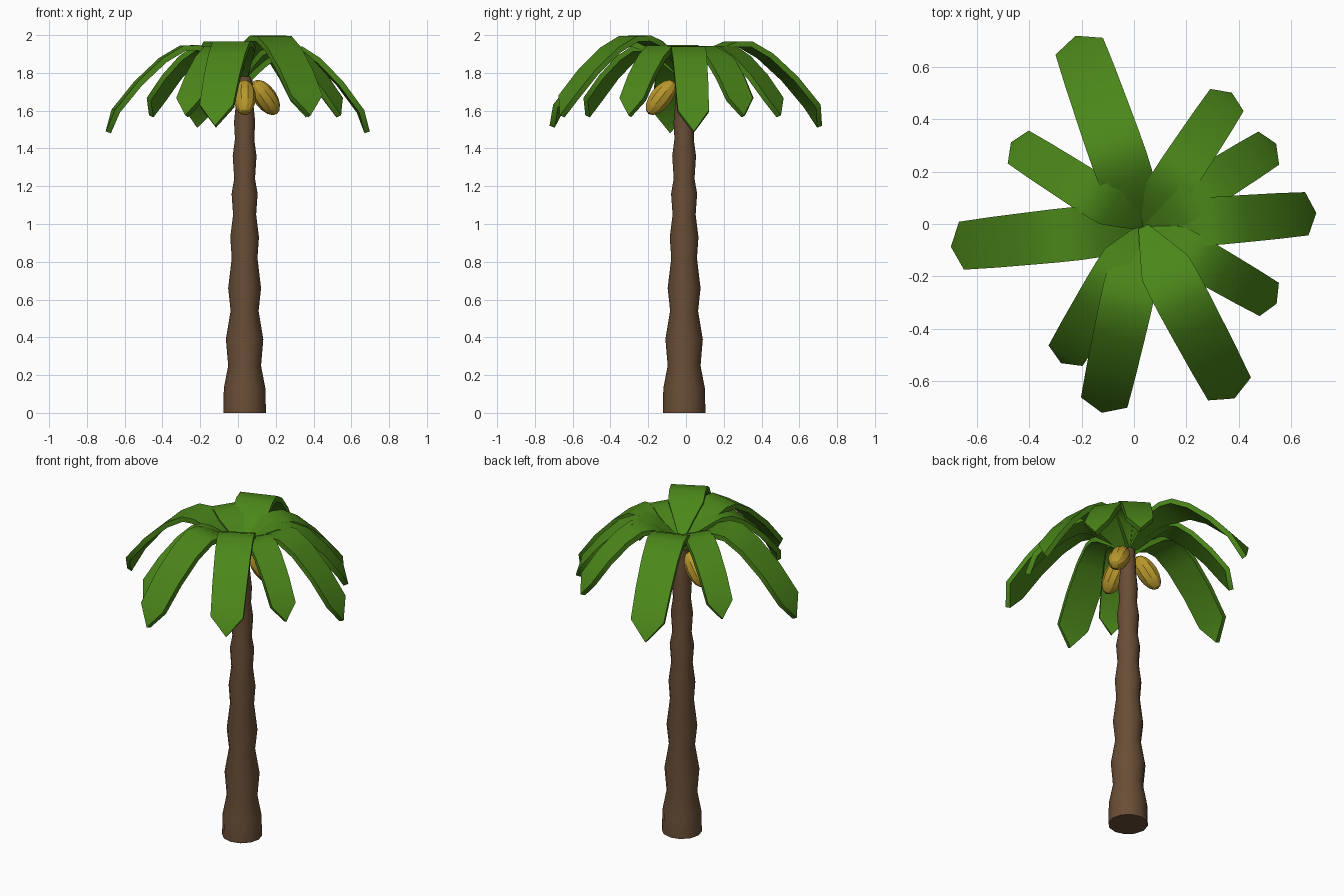
import bpy, bmesh, math
from mathutils import Vector, Matrix

if "Cube" in bpy.data.objects:
    bpy.data.objects.remove(bpy.data.objects["Cube"])

CX, CY = 0.035, -0.01   # trunk axis


def material(name, rgb):
    m = bpy.data.materials.new(name)
    m.diffuse_color = (*rgb, 1)
    m.use_nodes = True
    m.node_tree.nodes["Principled BSDF"].inputs["Base Color"].default_value = m.diffuse_color
    return m


BARK = material("bark", (0.14, 0.075, 0.037))
LEAF = material("leaf_green", (0.07, 0.24, 0.01))
NUT = material("nut_yellow", (0.48, 0.31, 0.025))


def finish(bm, name, mat, thickness=0, smooth=40):
    mesh = bpy.data.meshes.new(name)
    bm.to_mesh(mesh)
    bm.free()
    mesh.materials.append(mat)
    ob = bpy.data.objects.new(name, mesh)
    bpy.context.collection.objects.link(ob)
    bpy.context.view_layer.objects.active = ob
    ob.select_set(True)
    if thickness:
        mod = ob.modifiers.new("thickness", 'SOLIDIFY')
        mod.thickness = thickness
        mod.offset = -1
        bpy.ops.object.modifier_apply(modifier=mod.name)
    bpy.ops.object.shade_smooth_by_angle(angle=math.radians(smooth))
    ob.select_set(False)
    return ob


# Trunk: stacked rings alternating wide and narrow
PROFILE = [(0, .113), (.13, .110), (.25, .087), (.39, .099), (.54, .074), (.66, .087),
           (.82, .068), (.93, .076), (1.05, .061), (1.16, .069), (1.24, .055),
           (1.36, .063), (1.45, .051), (1.54, .056), (1.64, .046), (1.78, .040)]
SIDES = 12
bm = bmesh.new()
rings = [[bm.verts.new((CX + r * math.cos(2 * math.pi * i / SIDES),
                        CY + r * math.sin(2 * math.pi * i / SIDES), z))
          for i in range(SIDES)] for z, r in PROFILE]
for a, b in zip(rings, rings[1:]):
    for i in range(SIDES):
        j = (i + 1) % SIDES
        bm.faces.new((a[i], a[j], b[j], b[i]))
bm.faces.new(rings[0][::-1])
bm.faces.new(rings[-1])
finish(bm, "trunk", BARK)

# Frond midline: (fraction of length, drop below top, half width)
MIDLINE = [(.0, .18, .02), (.12, .10, .06), (.24, .035, .098), (.34, .003, .101),
           (.45, .005, .101), (.60, .07, .099), (.78, .195, .096), (.945, .345, .091)]


def frond(name, angle, length, top, tip_z):
    scale = length / 0.73
    fall = (top - tip_z) / 0.46
    rot = Matrix.Translation((CX, CY, 0)) @ Matrix.Rotation(math.radians(angle), 4, 'Z')
    bm = bmesh.new()
    rows = [[bm.verts.new(rot @ Vector((f * length, s * w * scale, top - d * fall)))
             for s in (-1, 1)] for f, d, w in MIDLINE]
    tip = bm.verts.new(rot @ Vector((length, 0, tip_z)))
    for a, b in zip(rows, rows[1:]):
        bm.faces.new((a[0], b[0], b[1], a[1]))
    bm.faces.new((rows[-1][0], tip, rows[-1][1]))
    finish(bm, name, LEAF, thickness=0.03)


# Five long and five short fronds: angle, length, top height, tip height
FRONDS = [(4.5, .665, 1.945, 1.49), (109.5, .775, 1.97, 1.52), (186, .74, 1.95, 1.49),
          (257.5, .73, 1.97, 1.52), (-62, .745, 2.0, 1.575),
          (32, .60, 1.945, 1.575), (56.5, .615, 1.945, 1.575), (147.5, .60, 1.945, 1.575),
          (239, .61, 1.945, 1.575), (-30, .59, 1.945, 1.575)]
for n, args in enumerate(FRONDS, 1):
    frond(f"frond_{n}", *args)

# Three coconuts hanging outward under the crown
for n, angle in enumerate((270, 26, 167), 1):
    bm = bmesh.new()
    bmesh.ops.create_uvsphere(bm, u_segments=10, v_segments=8, radius=1)
    place = (Matrix.Translation((CX, CY, 1.67)) @ Matrix.Rotation(math.radians(angle), 4, 'Z')
             @ Matrix.Translation((.122, 0, 0)) @ Matrix.Rotation(math.radians(-38), 4, 'Y')
             @ Matrix.Diagonal((.060, .060, .110, 1)))
    bm.transform(place)
    finish(bm, f"coconut_{n}", NUT, smooth=20)
